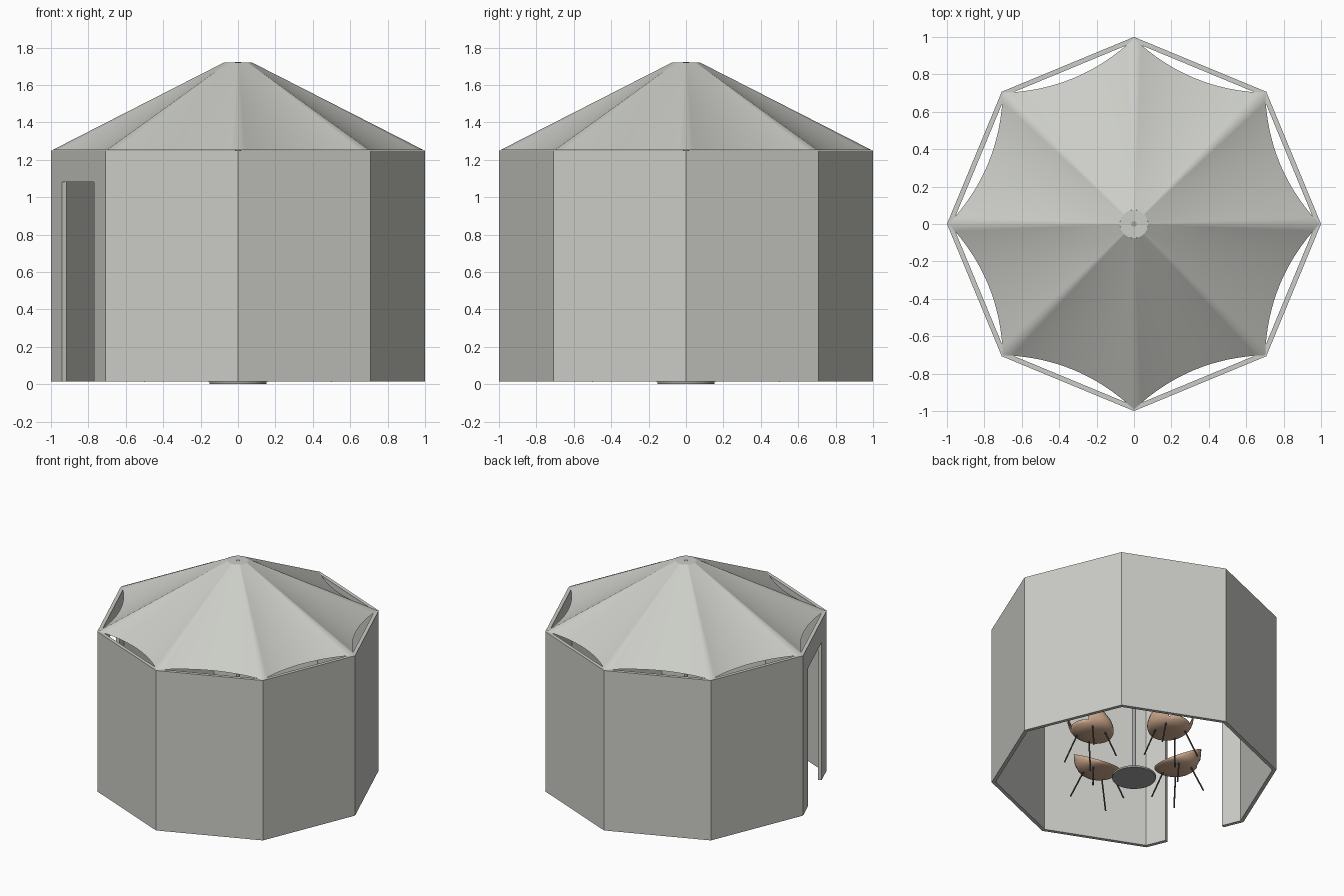
import bpy, bmesh, math
from mathutils import Vector, Matrix

if "Cube" in bpy.data.objects:
    bpy.data.objects.remove(bpy.data.objects["Cube"])

def material(name, col):
    m = bpy.data.materials.new(name)
    m.diffuse_color = (*col, 1)
    m.use_nodes = True
    m.node_tree.nodes["Principled BSDF"].inputs["Base Color"].default_value = m.diffuse_color
    return m

CANVAS = material("pale grey canvas", (0.60, 0.61, 0.57))
METAL = material("grey metal", (0.36, 0.36, 0.36))
DARK = material("dark leg metal", (0.07, 0.07, 0.07))
TAN = material("tan shell", (0.62, 0.40, 0.27))

def make(name, bm, mat, smooth=False):
    bmesh.ops.recalc_face_normals(bm, faces=bm.faces)
    me = bpy.data.meshes.new(name)
    bm.to_mesh(me)
    bm.free()
    me.materials.append(mat)
    for p in me.polygons:
        p.use_smooth = smooth
    ob = bpy.data.objects.new(name, me)
    bpy.context.collection.objects.link(ob)
    return ob

def rod(bm, a, b, r, n=10):
    a, b = Vector(a), Vector(b)
    d = b - a
    mat = Matrix.Translation((a + b) / 2) @ d.to_track_quat('Z', 'Y').to_matrix().to_4x4()
    bmesh.ops.create_cone(bm, cap_ends=True, segments=n, radius1=r, radius2=r,
                          depth=d.length, matrix=mat)

def polar(r, a):
    return Vector((r * math.cos(a), r * math.sin(a), 0))

Z0, Z1, THICK, STEP = 0.015, 1.25, 0.026, math.pi / 4
INNER = 1 - THICK / math.cos(STEP / 2)

# Eight wall panels, one with a door opening
def wall(name, i, outline):
    a, b = polar(1, i * STEP), polar(1, (i + 1) * STEP)
    n = (a + b).normalized()
    bm = bmesh.new()
    outer, inner = [], []
    for t, z in outline:
        p = a.lerp(b, t)
        q = p * INNER if t in (0, 1) else p - n * THICK
        outer.append(bm.verts.new((p.x, p.y, z)))
        inner.append(bm.verts.new((q.x, q.y, z)))
    bm.faces.new(outer)
    bm.faces.new(inner[::-1])
    k = len(outline)
    for j in range(k):
        bm.faces.new((outer[j], inner[j], inner[(j + 1) % k], outer[(j + 1) % k]))
    make(name, bm, CANVAS)

for i in range(8):
    if i == 4:   # door panel at the front left
        wall("door_wall", i, [(0, Z0), (0.205, Z0), (0.205, 1.08), (0.785, 1.08),
                              (0.785, Z0), (1, Z0), (1, Z1), (0, Z1)])
    else:
        wall(f"wall_{i}", i, [(0, Z0), (1, Z0), (1, Z1), (0, Z1)])

# Canopy roof with scalloped edges, ruled up to the crown ring
TIP, SAG, SEG, ROWS = 0.992, 0.072, 16, 6
bm = bmesh.new()
rows = []
for k in range(ROWS + 1):
    f = k / ROWS
    row = []
    for i in range(8):
        a, b = polar(TIP, i * STEP), polar(TIP, (i + 1) * STEP)
        n = (a + b).normalized()
        for s in range(SEG):
            t = s / SEG
            e = a.lerp(b, t) - n * SAG * 4 * t * (1 - t)
            c = polar(0.075, math.atan2(e.y, e.x))
            p = e.lerp(c, f)
            row.append(bm.verts.new((p.x, p.y, Z1 + 0.002 + (1.718 - Z1) * f)))
    rows.append(row)
N = 8 * SEG
for k in range(ROWS):
    for j in range(N):
        bm.faces.new((rows[k][j], rows[k][(j + 1) % N],
                      rows[k + 1][(j + 1) % N], rows[k + 1][j]))
make("canopy_roof", bm, CANVAS, True)

# Crown cap
bm = bmesh.new()
rod(bm, (0, 0, 1.712), (0, 0, 1.72), 0.075, 48)
make("crown_cap", bm, CANVAS)

# Central pole and its round foot
bm = bmesh.new()
rod(bm, (0, 0, 0.01), (0, 0, 1.722), 0.015, 20)
make("centre_pole", bm, METAL)
bm = bmesh.new()
rod(bm, (0, 0, 0), (0, 0, 0.014), 0.153, 48)
make("pole_foot", bm, METAL)

# Tub chairs: local -y is the back, +y faces the pole
def chair(i):
    place = Matrix.Rotation(i * math.pi / 2, 4, 'Z') @ Matrix.Translation((0, -0.4, 0))
    bm = bmesh.new()
    A, R = 40, 10
    mid = bm.verts.new((0, 0, 0.2))
    rings = []
    for k in range(1, R + 1):
        u = k / R
        ring = []
        for j in range(A):
            a = 2 * math.pi * j / A
            back = (1 - math.sin(a)) / 2          # 0 at the front, 1 at the back
            rise = 0.015 + 0.185 * back ** 1.1
            r = 0.165 * math.sin(u * math.pi / 2) ** 0.9
            ring.append(bm.verts.new((r * math.cos(a), r * math.sin(a), 0.2 + rise * u ** 2.6)))
        rings.append(ring)
    for j in range(A):
        h = (j + 1) % A
        bm.faces.new((mid, rings[0][j], rings[0][h]))
        for k in range(R - 1):
            # slot between the seat and the backrest
            if k in (5, 6) and abs(j + 0.5 - A * 0.75) < 5:
                continue
            bm.faces.new((rings[k][j], rings[k + 1][j], rings[k + 1][h], rings[k][h]))
    ob = make(f"chair_{i}_shell", bm, TAN, True)
    ob.matrix_world = place
    s = ob.modifiers.new("thickness", 'SOLIDIFY')
    s.thickness = 0.008

    bm = bmesh.new()
    for sx in (-1, 1):
        for y, yt, x in ((-0.1, -0.05, 0.16), (0.12, 0.06, 0.14)):
            rod(bm, (sx * x, y, Z0), (sx * 0.085, yt, 0.215), 0.0055, 8)
    make(f"chair_{i}_legs", bm, DARK).matrix_world = place

for i in range(4):
    chair(i)
